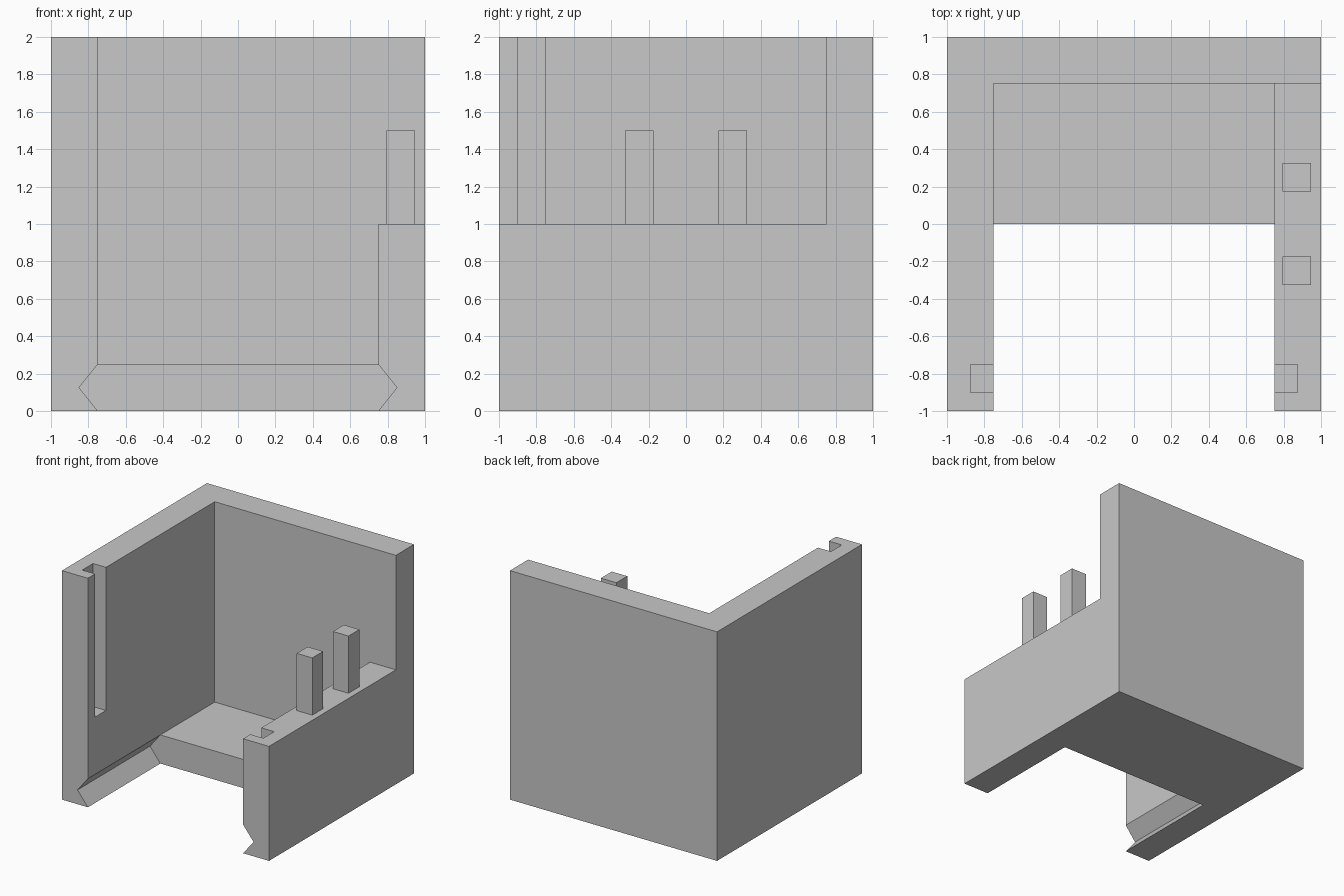
import bpy
import bmesh

# Remove the default cube
default = bpy.data.objects.get("Cube")
if default:
    bpy.data.objects.remove(default, do_unlink=True)

grey = bpy.data.materials.new("light_grey")
grey.use_nodes = True
colour = (0.58, 0.58, 0.58, 1)
grey.diffuse_color = colour
grey.node_tree.nodes["Principled BSDF"].inputs["Base Color"].default_value = colour


def prism(name, profile, y0, y1):
    """Extrude an xz outline along y."""
    bm = bmesh.new()
    face = bm.faces.new([bm.verts.new((x, y0, z)) for x, z in profile])
    extruded = bmesh.ops.extrude_face_region(bm, geom=[face])
    moved = [v for v in extruded["geom"] if isinstance(v, bmesh.types.BMVert)]
    bmesh.ops.translate(bm, verts=moved, vec=(0, y1 - y0, 0))
    bmesh.ops.recalc_face_normals(bm, faces=bm.faces)
    mesh = bpy.data.meshes.new(name)
    bm.to_mesh(mesh)
    bm.free()
    mesh.materials.append(grey)
    obj = bpy.data.objects.new(name, mesh)
    bpy.context.collection.objects.link(obj)
    return obj


def box(name, x0, x1, y0, y1, z0, z1):
    return prism(name, [(x0, z0), (x1, z0), (x1, z1), (x0, z1)], y0, y1)


def cut(target, cutter):
    """Subtract the cutter, then discard it."""
    cutter.hide_render = True
    mod = target.modifiers.new("cut", "BOOLEAN")
    mod.operation = "DIFFERENCE"
    mod.solver = "EXACT"
    mod.object = cutter
    bpy.context.view_layer.objects.active = target
    bpy.ops.object.modifier_apply(modifier=mod.name)
    bpy.data.objects.remove(cutter, do_unlink=True)


# Solid block, hollowed to a floor, back wall and two side walls
body = box("body", -1, 1, -1, 1, 0, 2)
cut(body, box("room_cutter", -0.75, 0.75, -1.2, 0.75, 0.25, 2.2))

# Lower the left wall to half height
cut(body, box("low_wall_cutter", 0.7, 1.2, -1.2, 0.75, 1, 2.2))

# Open the front half of the floor, with a V groove along each wall
half = [(0.65, -0.1), (0.75, 0), (0.85, 0.125), (0.75, 0.25), (0.65, 0.35)]
outline = half + [(-x, z) for x, z in reversed(half)]
cut(body, prism("floor_opening_cutter", outline, -1.2, 0))

# Vertical slots facing each other near the front
for side in (-1, 1):
    inner, outer = sorted((side * 0.7, side * 0.875))
    cut(body, box("slot_cutter", inner, outer, -0.9, -0.75, 0.75, 2.2))

# Pegs standing on the low wall
for name, y in (("front_peg", -0.25), ("rear_peg", 0.25)):
    box(name, 0.795, 0.945, y - 0.075, y + 0.075, 1, 1.5)
